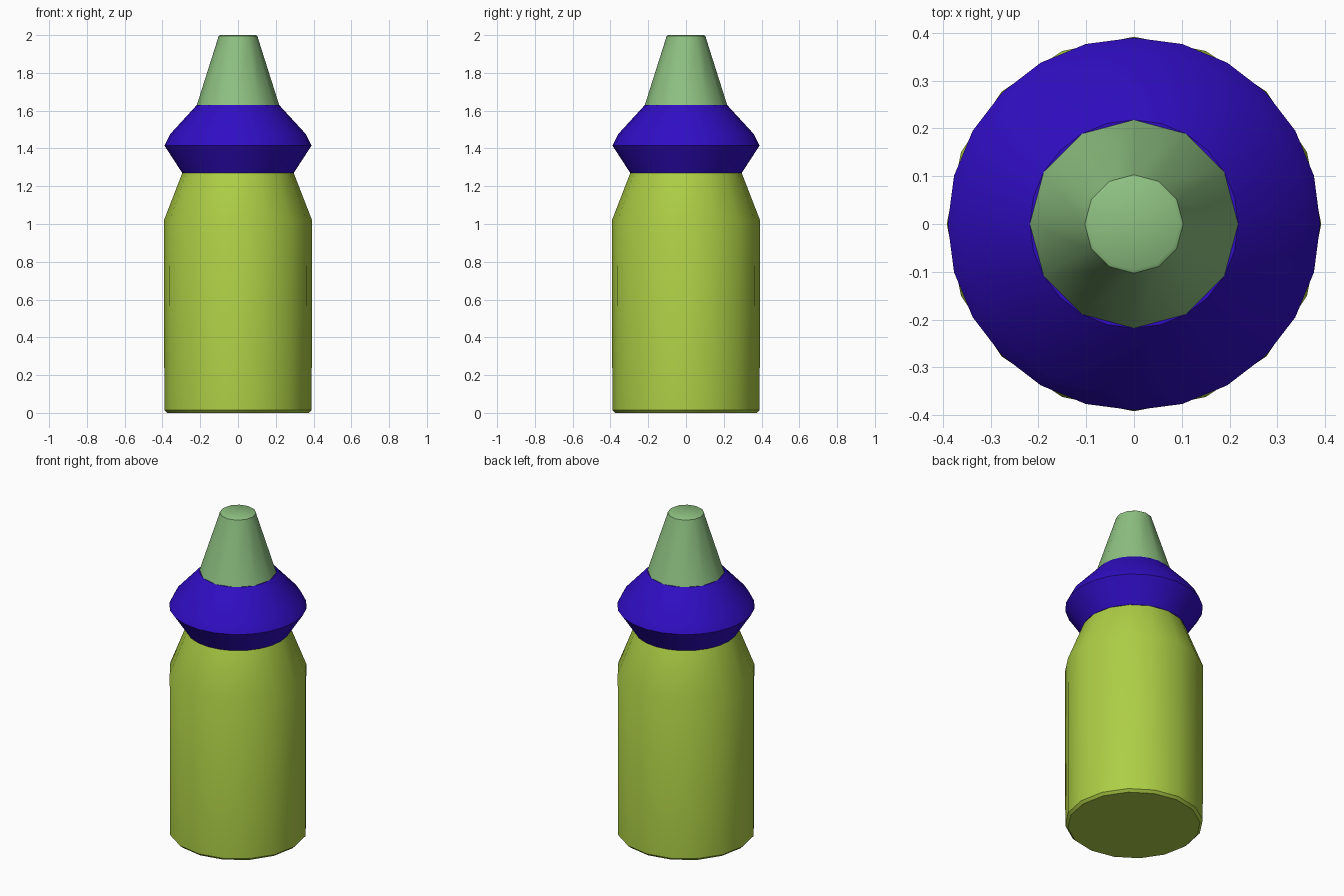
import bpy, bmesh, math

cube = bpy.data.objects.get("Cube")
if cube:
    bpy.data.objects.remove(cube, do_unlink=True)


def material(name, colour):
    mat = bpy.data.materials.new(name)
    mat.use_nodes = True
    mat.diffuse_color = (*colour, 1)
    mat.node_tree.nodes["Principled BSDF"].inputs["Base Color"].default_value = (*colour, 1)
    return mat


def lathe(name, profile, sides, mat):
    """Closed solid turned around z from (radius, height) points."""
    bm = bmesh.new()
    rings = []
    for r, z in profile:
        angles = [2 * math.pi * i / sides for i in range(sides)]
        rings.append([bm.verts.new((r * math.cos(a), r * math.sin(a), z)) for a in angles])
    for low, high in zip(rings, rings[1:]):
        for i in range(sides):
            j = (i + 1) % sides
            bm.faces.new((low[i], low[j], high[j], high[i]))
    bm.faces.new(rings[0][::-1])
    bm.faces.new(rings[-1])
    mesh = bpy.data.meshes.new(name)
    bm.to_mesh(mesh)
    bm.free()
    mesh.materials.append(mat)
    obj = bpy.data.objects.new(name, mesh)
    bpy.context.collection.objects.link(obj)
    bpy.ops.object.select_all(action="DESELECT")
    obj.select_set(True)
    bpy.context.view_layer.objects.active = obj
    bpy.ops.object.shade_smooth_by_angle(angle=math.radians(35))
    return obj


lime = material("lime green", (0.42, 0.62, 0.06))
violet = material("deep violet", (0.03, 0.004, 0.55))
sage = material("sage green", (0.27, 0.53, 0.22))

# Bottle with a rounded foot and tapered shoulder
lathe("bottle_body", [(0.375, 0), (0.39, 0.015), (0.392, 1.02), (0.295, 1.27)], 16, lime)

# Bulging screw collar
lathe("collar", [(0.295, 1.27), (0.36, 1.37), (0.39, 1.415), (0.36, 1.475), (0.218, 1.63)], 24, violet)

# Tapered nozzle with a softened flat tip
lathe("nozzle", [(0.218, 1.63), (0.107, 1.98), (0.103, 1.995), (0.095, 2.0)], 12, sage)
